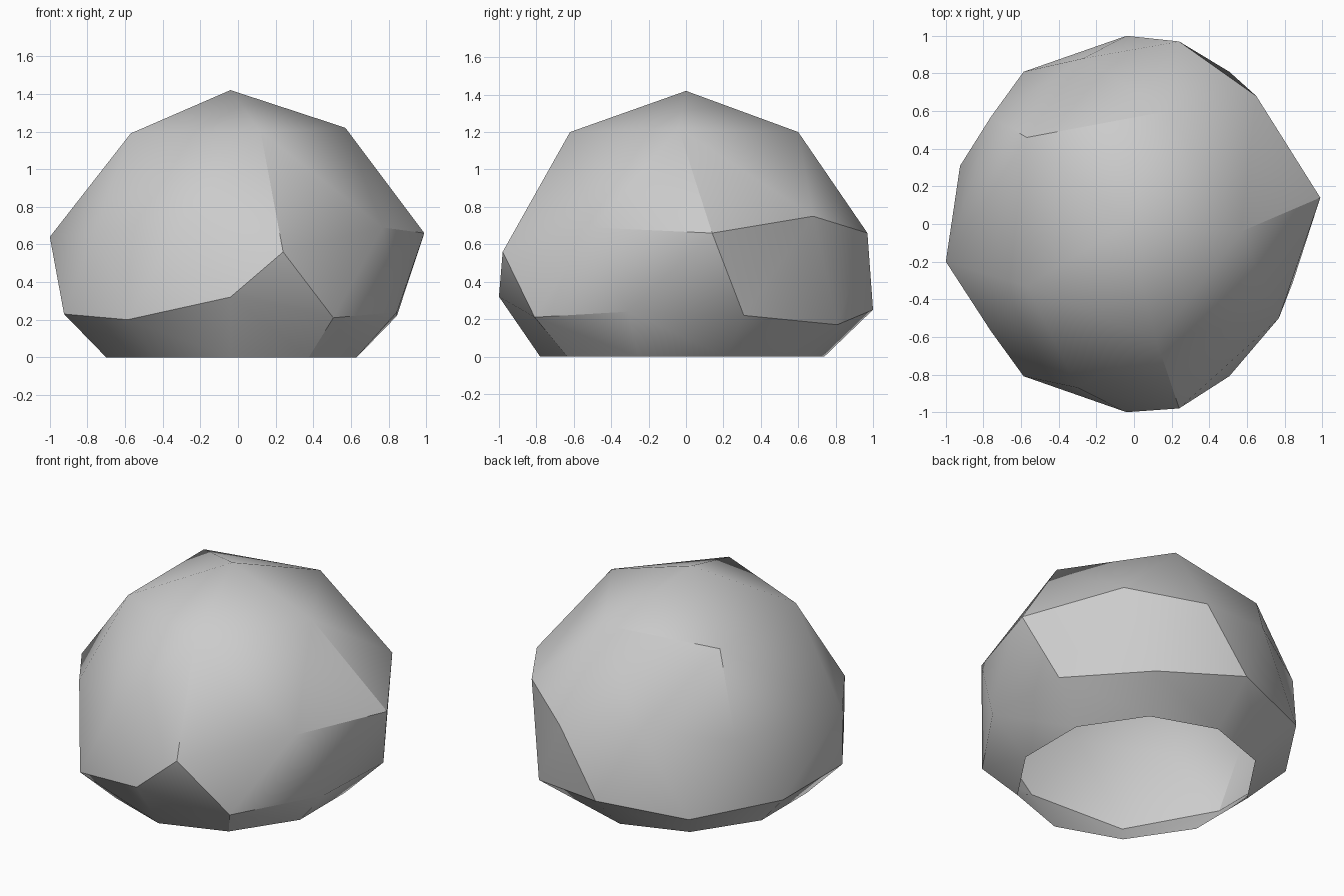
import bpy
import bmesh
from math import sin, cos, radians

cube = bpy.data.objects.get("Cube")
if cube:
    bpy.data.objects.remove(cube, do_unlink=True)


def make_material(name, value):
    material = bpy.data.materials.new(name)
    material.use_nodes = True
    colour = (value, value, value, 1)
    material.diffuse_color = colour
    shader = material.node_tree.nodes["Principled BSDF"]
    shader.inputs["Base Color"].default_value = colour
    shader.inputs["Roughness"].default_value = 0.9
    return material


def oval_ring(centre_x, centre_y, radius_x, radius_y, heights):
    """Evenly spaced ring, half a step off the shoulder ring above it."""
    step = 360 / len(heights)
    points = []
    for index, height in enumerate(heights):
        angle = radians(step * (index + 0.5))
        points.append((centre_x + radius_x * cos(angle),
                       centre_y + radius_y * sin(angle), height))
    return points


# Irregular crown and shoulder of the boulder, counter-clockwise from +x
peak_point = (-.04, 0, 1.42)
crown_points = [(.57, -.04, 1.22), (.18, .6, 1.2), (-.57, .46, 1.19),
                (-.57, -.33, 1.19), (.12, -.62, 1.2)]
shoulder_points = [(.99, .14, .66), (.65, .68, .75), (.24, .97, .66),
                   (-.27, .88, .72), (-.76, .57, .68), (-1, -.2, .64),
                   (-.76, -.57, .67), (-.3, -.87, .73), (.24, -.98, .56),
                   (.77, -.5, .69)]

# Widest ring and the tucked-in open base
waist_heights = [.22, .17, .25, .2, .23, .23, .2, .32, .21, .24]
waist_points = oval_ring(-.04, 0, .93, 1, waist_heights)
base_points = oval_ring(-.035, -.02, .7, .76, [0] * len(waist_heights))

bm = bmesh.new()


def add_points(points):
    return [bm.verts.new(point) for point in points]


peak = bm.verts.new(peak_point)
crown = add_points(crown_points)
shoulder = add_points(shoulder_points)
waist = add_points(waist_points)
base = add_points(base_points)

# Cap: peak to crown, then crown to shoulder
for i, corner in enumerate(crown):
    following = crown[(i + 1) % len(crown)]
    before, middle, after = shoulder[2 * i - 1], shoulder[2 * i], shoulder[2 * i + 1]
    bm.faces.new((peak, corner, following))
    bm.faces.new((corner, before, middle))
    bm.faces.new((corner, middle, after))
    bm.faces.new((corner, after, following))

# Sides: zigzag band to the waist, then a band down to the ground
for i in range(len(waist)):
    j = (i + 1) % len(waist)
    bm.faces.new((shoulder[i], waist[i], shoulder[j]))
    bm.faces.new((shoulder[j], waist[i], waist[j]))
    bm.faces.new((waist[i], base[i], base[j]))
    bm.faces.new((waist[i], base[j], waist[j]))

bmesh.ops.recalc_face_normals(bm, faces=bm.faces)
mesh = bpy.data.meshes.new("boulder")
bm.to_mesh(mesh)
bm.free()

boulder = bpy.data.objects.new("boulder", mesh)
bpy.context.collection.objects.link(boulder)
mesh.materials.append(make_material("stone grey", 0.6))

# Soft shading across shallow facets, crisp along steep ones
bpy.ops.object.select_all(action="DESELECT")
boulder.select_set(True)
bpy.context.view_layer.objects.active = boulder
bpy.ops.object.shade_smooth_by_angle(angle=radians(30))
